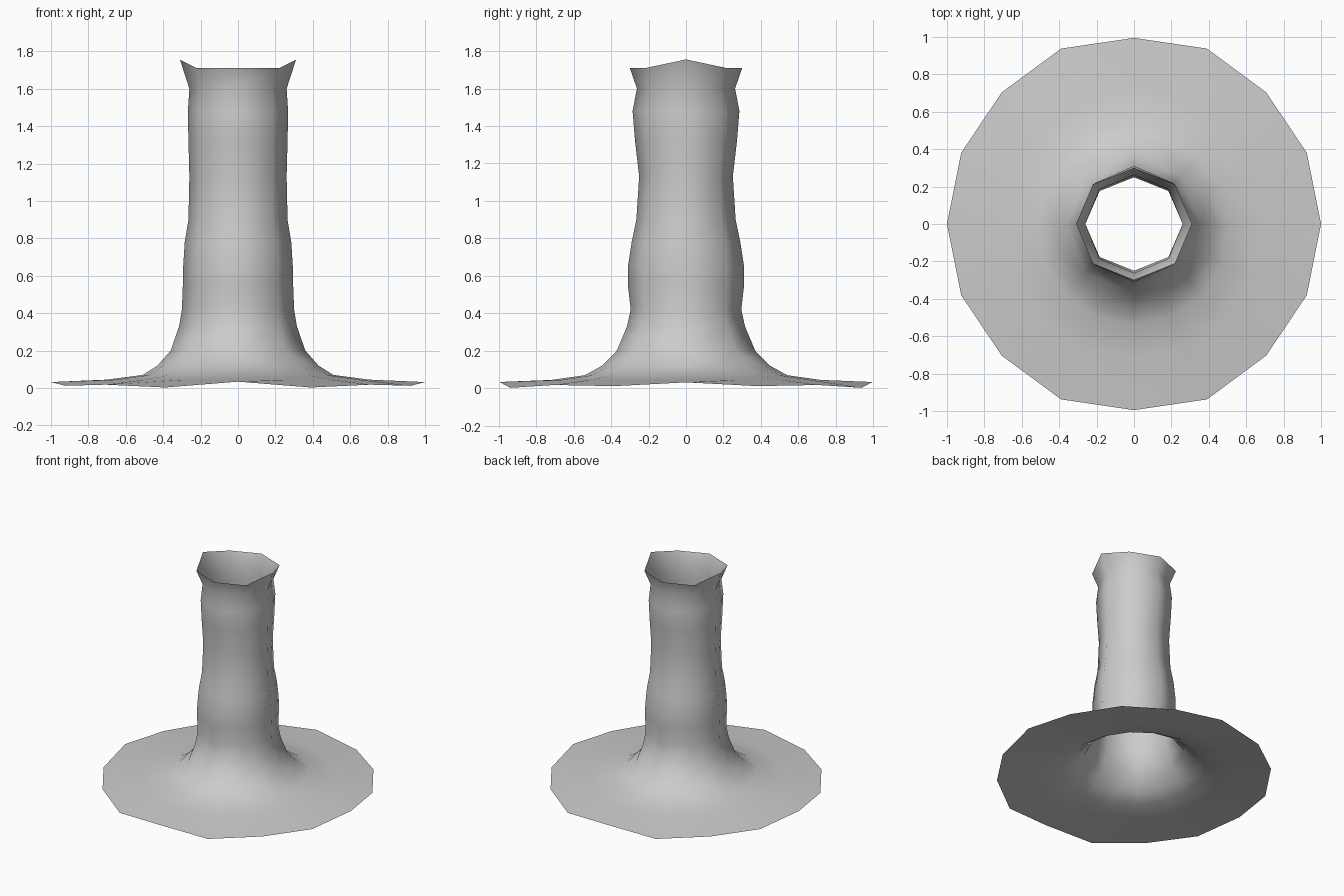
import bpy, bmesh
from math import cos, sin, pi

if "Cube" in bpy.data.objects:
    bpy.data.objects.remove(bpy.data.objects["Cube"])

# Profile from rim to mouth: sides, radius along x, radius along y, height
PROFILE = [
    (16, 1.00, 0.995, 0.03),
    (16, 0.70, 0.72, 0.045),
    (16, 0.51, 0.54, 0.07),
    (16, 0.43, 0.45, 0.12),
    (8, 0.36, 0.37, 0.20),
    (8, 0.315, 0.315, 0.33),
    (8, 0.30, 0.295, 0.42),
    (8, 0.295, 0.31, 0.55),
    (8, 0.293, 0.31, 0.65),
    (8, 0.285, 0.29, 0.78),
    (8, 0.265, 0.265, 0.90),
    (8, 0.26, 0.25, 1.13),
    (8, 0.265, 0.272, 1.32),
    (8, 0.268, 0.285, 1.48),
    (8, 0.26, 0.262, 1.60),
    (8, 0.31, 0.30, 1.71),
]
# Rim heights repeat in each quarter turn
RIM_Z = [0.032, 0.012, 0.018, 0.003, 0.034, 0.003, 0.018, 0.012]

bm = bmesh.new()
rings = []
for level, (n, rx, ry, z) in enumerate(PROFILE):
    ring = []
    for i in range(n):
        a = 2 * pi * i / n
        height = z
        scale = 1.0
        if level == 0:
            height = RIM_Z[i % 8]
            scale = 1.02 if i % 8 in (3, 5) else 1.0
        elif level == len(PROFILE) - 1 and i % 4 == 0:
            height = 1.755  # raised points of the mouth
        ring.append(bm.verts.new((rx * scale * cos(a), ry * scale * sin(a), height)))
    rings.append(ring)

# Skin neighbouring rings, halving the side count where the neck begins
for low, high in zip(rings, rings[1:]):
    n, m = len(low), len(high)
    for i in range(m):
        j = (i + 1) % m
        if n == m:
            bm.faces.new((low[i], low[j], high[j], high[i]))
        else:
            a, b, c = low[2 * i], low[2 * i + 1], low[(2 * i + 2) % n]
            bm.faces.new((a, b, high[i]))
            bm.faces.new((b, high[j], high[i]))
            bm.faces.new((b, c, high[j]))

for f in bm.faces:
    f.smooth = True
mesh = bpy.data.meshes.new("flared_tube")
bm.to_mesh(mesh)
bm.free()
obj = bpy.data.objects.new("flared_tube", mesh)
bpy.context.collection.objects.link(obj)
